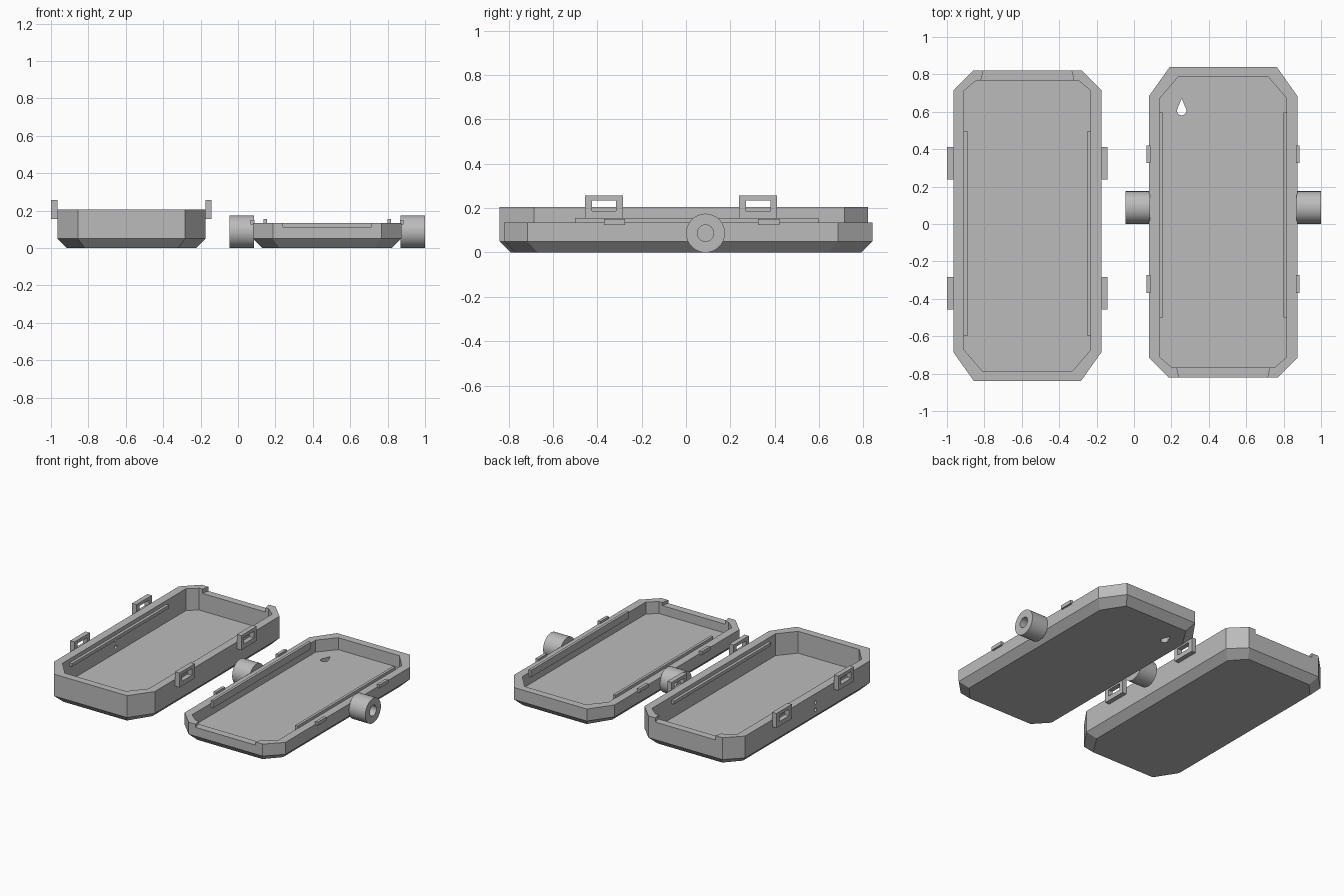
import bpy, bmesh, math
from mathutils import Matrix, Vector

if "Cube" in bpy.data.objects:
    bpy.data.objects.remove(bpy.data.objects["Cube"])

grey = bpy.data.materials.new("plain_grey")
grey.diffuse_color = (0.5, 0.5, 0.5, 1)
grey.use_nodes = True
grey.node_tree.nodes["Principled BSDF"].inputs["Base Color"].default_value = grey.diffuse_color


def finish(name, bm):
    bmesh.ops.recalc_face_normals(bm, faces=bm.faces)
    me = bpy.data.meshes.new(name)
    bm.to_mesh(me)
    bm.free()
    me.materials.append(grey)
    ob = bpy.data.objects.new(name, me)
    bpy.context.collection.objects.link(ob)
    return ob


def loft(name, rings):
    """Closed solid through rings that share one point count."""
    bm = bmesh.new()
    loops = [[bm.verts.new(p) for p in ring] for ring in rings]
    for a, b in zip(loops, loops[1:]):
        for i in range(len(a)):
            j = (i + 1) % len(a)
            bm.faces.new((a[i], a[j], b[j], b[i]))
    bm.faces.new(loops[0])
    bm.faces.new(loops[-1])
    return finish(name, bm)


def prism(name, outline, z0, z1):
    return loft(name, [[(x, y, z) for x, y in outline] for z in (z0, z1)])


def box(name, x0, x1, y0, y1, z0, z1):
    return prism(name, [(x0, y0), (x1, y0), (x1, y1), (x0, y1)], z0, z1)


def rod(name, x0, x1, y, z, r, n=48):
    ring = [(y + r * math.cos(math.tau * i / n), z + r * math.sin(math.tau * i / n)) for i in range(n)]
    return loft(name, [[(x, a, b) for a, b in ring] for x in (x0, x1)])


def cut(target, cutter):
    m = target.modifiers.new("cut", 'BOOLEAN')
    m.operation, m.solver, m.object = 'DIFFERENCE', 'EXACT', cutter
    bpy.context.view_layer.objects.active = target
    bpy.ops.object.modifier_apply(modifier=m.name)
    bpy.data.objects.remove(cutter)


def octagon(cx, s, hw, wide, narrow):
    """Tray outline; wide/narrow = (corner half width, corner y, end y); s flips y."""
    (wx, wy, we), (nx, ny, ne) = wide, narrow
    half = [(wx, we), (hw, wy), (hw, ny), (nx, ne)]
    pts = half + [(-x, y) for x, y in reversed(half)]
    return [(cx + x, s * y) for x, y in pts]


def tray(name, cx, s, height, notch):
    outer = octagon(cx, s, 0.396, (0.286, -0.685, -0.84), (0.291, 0.715, 0.82))
    base = octagon(cx, s, 0.346, (0.25, -0.64, -0.79), (0.255, 0.67, 0.77))
    inner = octagon(cx, s, 0.338, (0.24, -0.673, -0.787), (0.273, 0.713, 0.768))
    at = lambda pts, z: [(x, y, z) for x, y in pts]
    ob = loft(name, [at(base, 0), at(outer, 0.05), at(outer, height),
                     at(inner, height), at(inner, 0.05)])
    # dovetail notch in the narrow end
    cut(ob, prism("notch", [(cx - 0.25, s * 0.76), (cx + 0.25, s * 0.76),
                            (cx + 0.234, s * 0.83), (cx - 0.234, s * 0.83)],
                  height - notch, height + 0.05))
    return ob


# deep shell with two peg holes in its left wall
CX = -0.57
shell = tray("deep_shell", CX, 1, 0.205, 0.03)
for z in (0.09, 0.143):
    cut(shell, rod("peg_hole", -1.0, -0.87, -0.075, z, 0.013, 24))

# shallow shell with a drop-shaped hole through the floor
DX = 0.477
lid = tray("shallow_shell", DX, -1, 0.135, 0.022)
drop = [(0.255, 0.672)]
for i in range(17):
    a = math.radians(155 + i * 230 / 16)
    drop.append((0.255 + 0.025 * math.cos(a), 0.606 + 0.025 * math.sin(a)))
cut(lid, prism("drop_hole", drop, -0.05, 0.1))

for side, tag in ((-1, "left"), (1, "right")):
    def span(cx, a, b):
        return sorted((cx + side * a, cx + side * b))

    # inside ribs
    box(f"deep_rib_{tag}", *span(CX, 0.318, 0.34), -0.595, 0.495, 0.155, 0.178)
    box(f"shallow_rib_{tag}", *span(DX, 0.322, 0.341), -0.5, 0.597, 0.105, 0.155)

    # latch loops on the deep shell, catches on the shallow one
    for n, y in enumerate((-0.37, 0.325)):
        loop = box(f"latch_loop_{tag}_{n + 1}", *span(CX, 0.395, 0.429), y - 0.086, y + 0.086, 0.155, 0.258)
        cut(loop, box("window", *span(CX, 0.3, 0.5), y - 0.055, y + 0.055, 0.188, 0.235))
    for n, y in enumerate((-0.322, 0.373)):
        box(f"catch_{tag}_{n + 1}", *span(DX, 0.388, 0.409), y - 0.048, y + 0.048, 0.125, 0.15)

    # bored side barrels
    barrel = rod(f"barrel_{tag}", *span(DX, 0.392, 0.523), 0.088, 0.0875, 0.0875)
    cut(barrel, rod("bore", *span(DX, 0.4, 0.6), 0.088, 0.0875, 0.037))
    bpy.ops.object.select_all(action='DESELECT')
    barrel.select_set(True)
    bpy.context.view_layer.objects.active = barrel
    bpy.ops.object.shade_smooth_by_angle(angle=math.radians(30))
